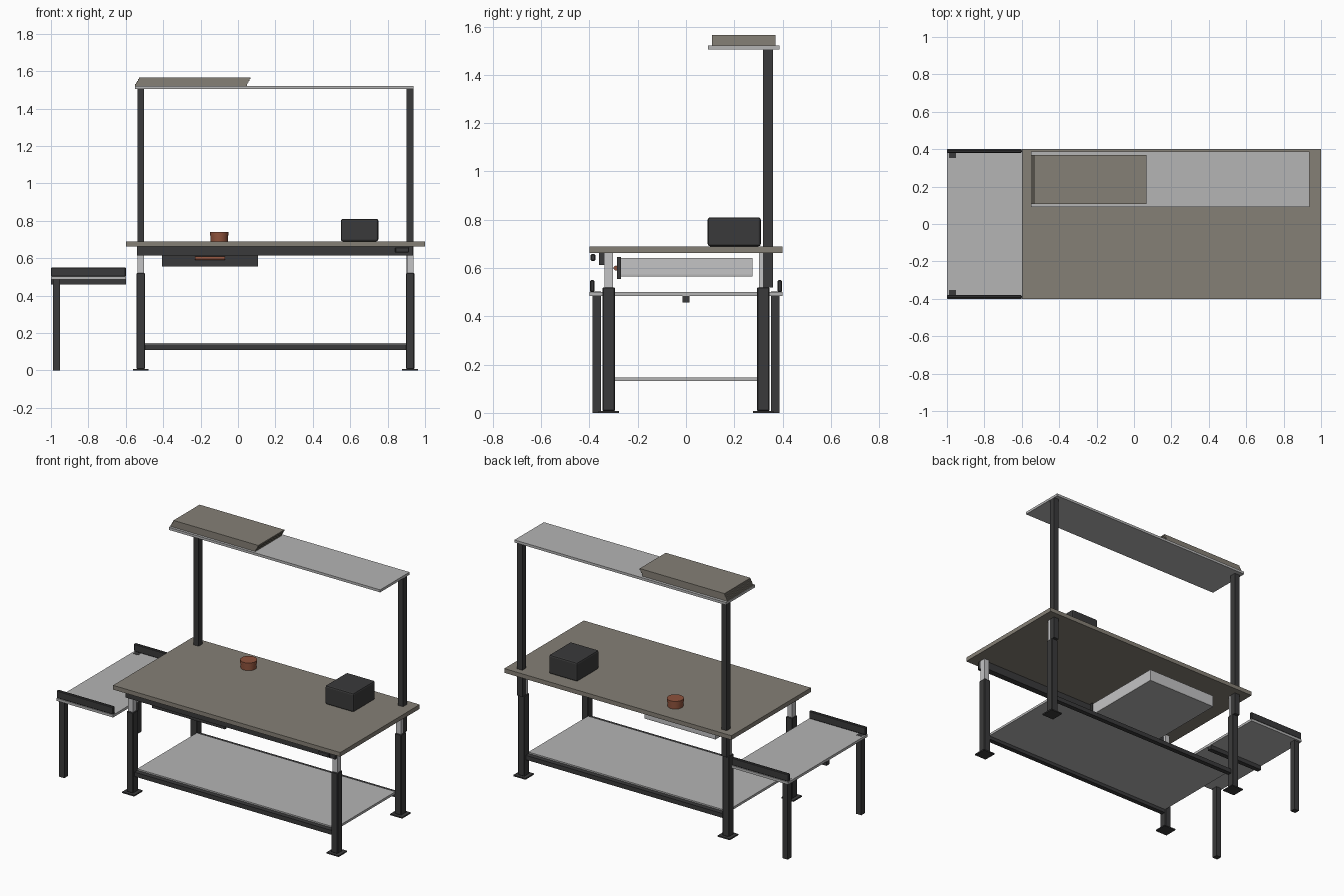
import bpy
import math

if "Cube" in bpy.data.objects:
    bpy.data.objects.remove(bpy.data.objects["Cube"])


def material(name, rgb):
    m = bpy.data.materials.new(name)
    m.diffuse_color = (*rgb, 1)
    m.use_nodes = True
    m.node_tree.nodes["Principled BSDF"].inputs["Base Color"].default_value = m.diffuse_color
    return m


DARK = material("dark_metal", (0.042, 0.042, 0.043))
LIGHT = material("light_grey", (0.46, 0.46, 0.46))
SILVER = material("silver", (0.55, 0.55, 0.56))
TAUPE = material("taupe_board", (0.235, 0.215, 0.18))
COPPER = material("copper", (0.27, 0.085, 0.045))


def finish(ob, name, mat, bevel=0, segments=1):
    ob.name = name
    ob.data.materials.append(mat)
    if bevel:
        mod = ob.modifiers.new("bevel", "BEVEL")
        mod.width = bevel
        mod.segments = segments
    return ob


def box(name, x, y, z, mat, bevel=0, segments=1):
    """Box from (min, max) pairs on each axis."""
    bpy.ops.mesh.primitive_cube_add(size=1)
    ob = bpy.context.object
    for v in ob.data.vertices:
        v.co = [r[0] if c < 0 else r[1] for c, r in zip(v.co, (x, y, z))]
    return finish(ob, name, mat, bevel, segments)


def around(c, w):
    return (c - w / 2, c + w / 2)


def cylinder(name, r, depth, loc, mat, rot=(0, 0, 0)):
    bpy.ops.mesh.primitive_cylinder_add(vertices=32, radius=r, depth=depth,
                                        location=loc, rotation=rot)
    bpy.ops.object.shade_smooth_by_angle(angle=math.radians(40))
    return finish(bpy.context.object, name, mat)


# Telescopic legs with foot plates
for x in (-0.52, 0.92):
    for y in (-0.32, 0.32):
        box("foot_plate", around(x, 0.085), around(y, 0.085), (0, 0.008), DARK)
        box("outer_leg", around(x, 0.045), around(y, 0.05), (0.008, 0.52), DARK, 0.003)
        box("inner_leg", around(x, 0.034), around(y, 0.036), (0.50, 0.664), SILVER)
    # Rear upright for the overhead shelf
    box("upright_post", around(x, 0.037), (0.32, 0.36), (0.52, 1.505), DARK)

# Worktop, front rail and control box
box("worktop", (-0.6, 1), (-0.4, 0.4), (0.663, 0.69), TAUPE)
box("front_rail", (-0.54, 0.935), (-0.36, -0.32), (0.613, 0.663), DARK)
box("control_box", (0.84, 0.915), (-0.395, -0.375), (0.63, 0.658), DARK, 0.004)

# Lower shelf and its rails
box("lower_shelf", (-0.5, 0.9), (-0.3, 0.3), (0.132, 0.147), LIGHT)
for y in (-0.315, 0.315):
    box("lower_rail", (-0.5, 0.9), around(y, 0.03), (0.11, 0.138), DARK)

# Overhead shelf with a leaning stack of boards
box("overhead_shelf", (-0.552, 0.937), (0.092, 0.388), (1.505, 1.521), LIGHT)
for i in range(5):
    s = 0.005 * i
    box("stacked_board", (-0.55 + s, 0.047 + s), (0.108, 0.37),
        (1.521 + 0.009 * i, 1.529 + 0.009 * i + (0.001 if i < 4 else 0)), TAUPE)

# Open-topped drawer with front panel and handle
box("drawer_bottom", (-0.4, 0.1), (-0.27, 0.275), (0.565, 0.573), LIGHT)
for x in (-0.396, 0.096):
    box("drawer_side", around(x, 0.008), (-0.27, 0.275), (0.565, 0.641), SILVER)
box("drawer_back", (-0.4, 0.1), (0.267, 0.275), (0.565, 0.641), SILVER)
box("drawer_front", (-0.406, 0.107), (-0.285, -0.27), (0.555, 0.645), DARK)
cylinder("drawer_handle", 0.01, 0.16, (-0.15, -0.29, 0.6), COPPER, (0, math.pi / 2, 0))

# Side tray with guards, legs and centre beam
box("side_tray", (-1, -0.6), (-0.4, 0.4), (0.485, 0.501), LIGHT)
box("tray_beam", (-1, -0.6), (-0.015, 0.015), (0.458, 0.485), DARK)
for s in (-1, 1):
    box("tray_guard", (-1, -0.6), around(0.389 * s, 0.018), (0.501, 0.55), DARK, 0.004)
    box("tray_leg", around(-0.97, 0.036), around(0.37 * s, 0.036), (0, 0.502), DARK)

# Items on the worktop
box("equipment_box", (0.55, 0.75), (0.09, 0.31), (0.69, 0.81), DARK, 0.01, 2)
cylinder("canister_body", 0.046, 0.03, (-0.1, 0.25, 0.705), COPPER)
cylinder("canister_lid", 0.049, 0.02, (-0.1, 0.25, 0.73), COPPER)
